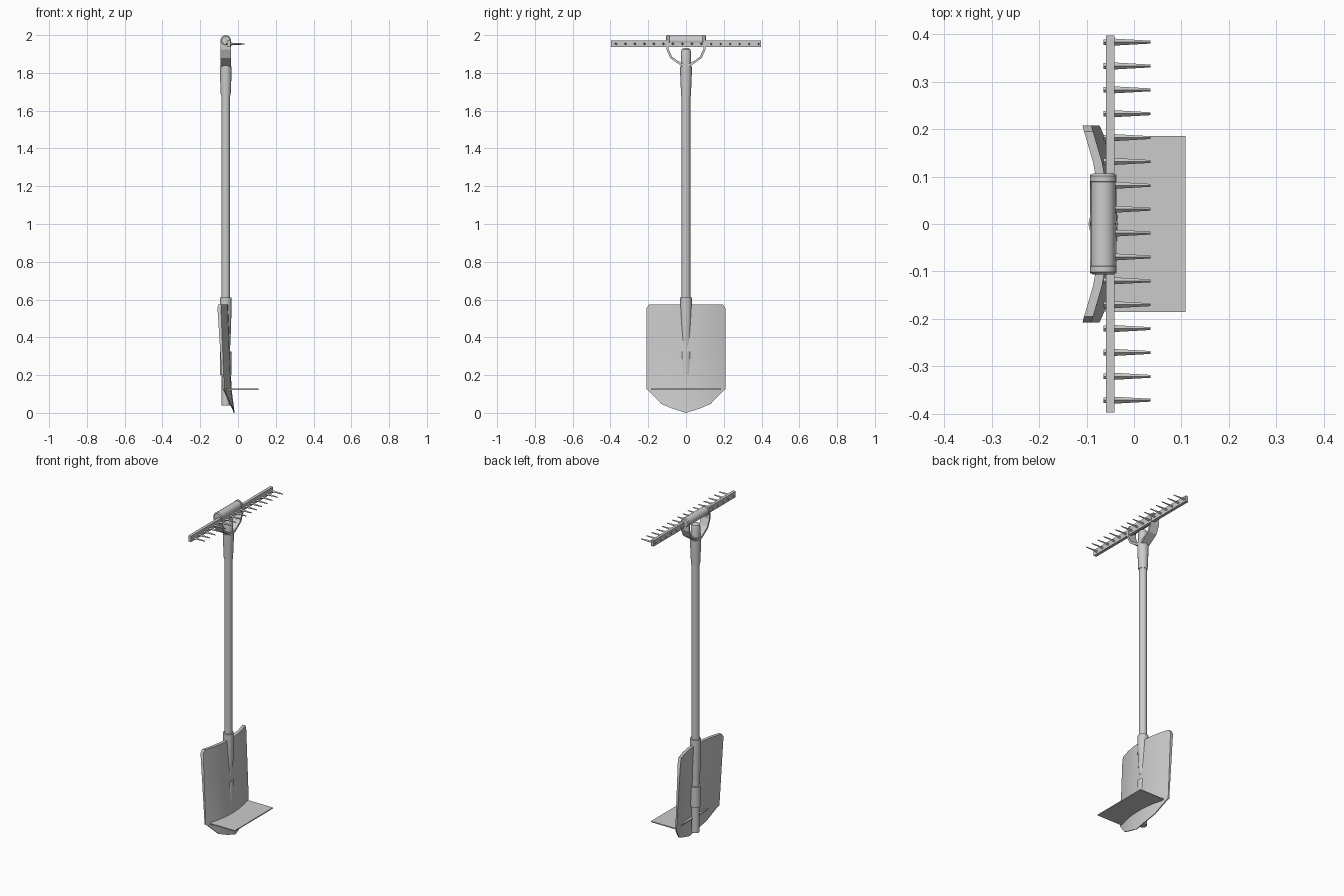
import bpy, bmesh, math
from mathutils import Matrix, Vector

if "Cube" in bpy.data.objects:
    bpy.data.objects.remove(bpy.data.objects["Cube"])

CX = -0.065  # x of the shared pole axis


def finish(name, bm, smooth=False):
    bmesh.ops.remove_doubles(bm, verts=bm.verts, dist=0.0002)
    bmesh.ops.recalc_face_normals(bm, faces=bm.faces)
    me = bpy.data.meshes.new(name)
    bm.to_mesh(me)
    bm.free()
    ob = bpy.data.objects.new(name, me)
    bpy.context.collection.objects.link(ob)
    if smooth:
        bpy.ops.object.select_all(action='DESELECT')
        ob.select_set(True)
        bpy.context.view_layer.objects.active = ob
        bpy.ops.object.shade_smooth_by_angle(angle=math.radians(35))
    return ob


def lathe(name, profile, origin, axis='Z', sides=16):
    """Closed turned part; profile is (radius, distance along axis)."""
    bm = bmesh.new()
    rings = []
    for r, h in profile:
        ring = []
        for i in range(sides):
            a = 2 * math.pi * i / sides
            u, v = r * math.cos(a), r * math.sin(a)
            p = (u, v, h) if axis == 'Z' else (u, h, v)
            ring.append(bm.verts.new(Vector(origin) + Vector(p)))
        rings.append(ring)
    for a, b in zip(rings, rings[1:]):
        for i in range(sides):
            j = (i + 1) % sides
            bm.faces.new((a[i], a[j], b[j], b[i]))
    bm.faces.new(rings[0])
    bm.faces.new(rings[-1])
    return finish(name, bm, True)


def box(name, lo, hi):
    bm = bmesh.new()
    lo, hi = Vector(lo), Vector(hi)
    bmesh.ops.create_cube(bm, size=1, matrix=Matrix.Translation((lo + hi) / 2)
                          @ Matrix.Diagonal((*(hi - lo), 1)))
    return finish(name, bm)


# Pole and ferrules
lathe("pole", [(0.023, 0.04), (0.023, 1.90)], (CX, 0, 0))
lathe("shovel_socket", [(0.024, 0.36), (0.028, 0.45), (0.031, 0.57), (0.031, 0.612)], (CX, 0, 0))
lathe("hoe_ferrule", [(0.031, 0.20), (0.031, 0.325)], (CX, 0, 0))
lathe("handle_socket", [(0.026, 1.68), (0.031, 1.80), (0.031, 1.835)], (CX, 0, 0))
lathe("rake_ferrule", [(0.027, 1.83), (0.027, 1.91), (0.022, 1.925), (0.012, 1.932)], (CX, 0, 0))

# Shovel blade: curved wedge with a pointed lower edge
cols = [(0.208, 0.555, 0.125), (0.195, 0.575, 0.115), (0.13, 0.575, 0.047),
        (0.07, 0.575, 0.022), (0, 0.575, 0.0)]
cols = [(-y, t, b) for y, t, b in cols] + [c for c in cols[-2::-1]]
bm = bmesh.new()
grids = []
for back in (0, 1):
    grid = []
    for y, top, bottom in cols:
        col = []
        for z in (top, 0.35, 0.125, bottom):
            f = (0.575 - z) / 0.45
            x = -0.052 + 0.018 * f - 0.9 * y * y
            if z < 0.125:
                x += 0.09 * (0.125 - z)
            if back:
                x -= max(0.003, 0.019 - 0.011 * f)
            col.append(bm.verts.new((x, y, z)))
        grid.append(col)
    for a, b in zip(grid, grid[1:]):
        for k in range(3):
            vs = [a[k], a[k + 1], b[k + 1], b[k]]
            bm.faces.new(vs)
    grids.append(grid)
f, g = grids
for i in range(len(cols) - 1):
    for k in (0, 3):
        bm.faces.new((f[i][k], f[i + 1][k], g[i + 1][k], g[i][k]))
for i in (0, -1):
    for k in range(3):
        bm.faces.new((f[i][k], f[i][k + 1], g[i][k + 1], g[i][k]))
finish("shovel_blade", bm, True)

# Hoe plate
box("hoe_plate", (-0.06, -0.185, 0.122), (0.108, 0.185, 0.128))

# D-handle grip with end collars
lathe("handle_grip", [(0.022, -0.106), (0.028, -0.101), (0.028, -0.09), (0.026, -0.088),
                      (0.026, 0.088), (0.028, 0.09), (0.028, 0.101), (0.022, 0.106)],
      (CX, 0, 1.972), 'Y')

# D-handle strap: flat band bent in the yz plane
half = [((0.104, 1.975), (0.093, 1.975)), ((0.104, 1.925), (0.093, 1.928)),
        ((0.083, 1.878), (0.074, 1.886)), ((0.052, 1.856), (0.047, 1.866)),
        ((0.02, 1.835), (0.02, 1.85))]
path = half + [((-a[0], a[1]), (-b[0], b[1])) for a, b in half[::-1]]
bm = bmesh.new()
secs = [[bm.verts.new((CX + s, *p)) for s, p in
         ((-0.028, a), (0.028, a), (0.028, b), (-0.028, b))] for a, b in path]
for a, b in zip(secs, secs[1:]):
    for i in range(4):
        j = (i + 1) % 4
        bm.faces.new((a[i], a[j], b[j], b[i]))
bm.faces.new(secs[0])
bm.faces.new(secs[-1])
finish("handle_strap", bm)

# Rake bar and tapered teeth
box("rake_bar", (-0.059, -0.397, 1.936), (-0.041, 0.397, 1.972))
bm = bmesh.new()
for i in range(16):
    y = 0.006 + (7.5 - i) * 0.0503
    for r1, r2, x1, x2 in ((0.0075, 0.003, -0.045, 0.035), (0.006, 0.006, -0.064, -0.055)):
        bmesh.ops.create_cone(bm, cap_ends=True, segments=4, radius1=r1, radius2=r2, depth=x2 - x1,
                              matrix=Matrix.Translation(((x1 + x2) / 2, y, 1.953))
                              @ Matrix.Rotation(math.pi / 2, 4, 'Y'))
finish("rake_teeth", bm)
